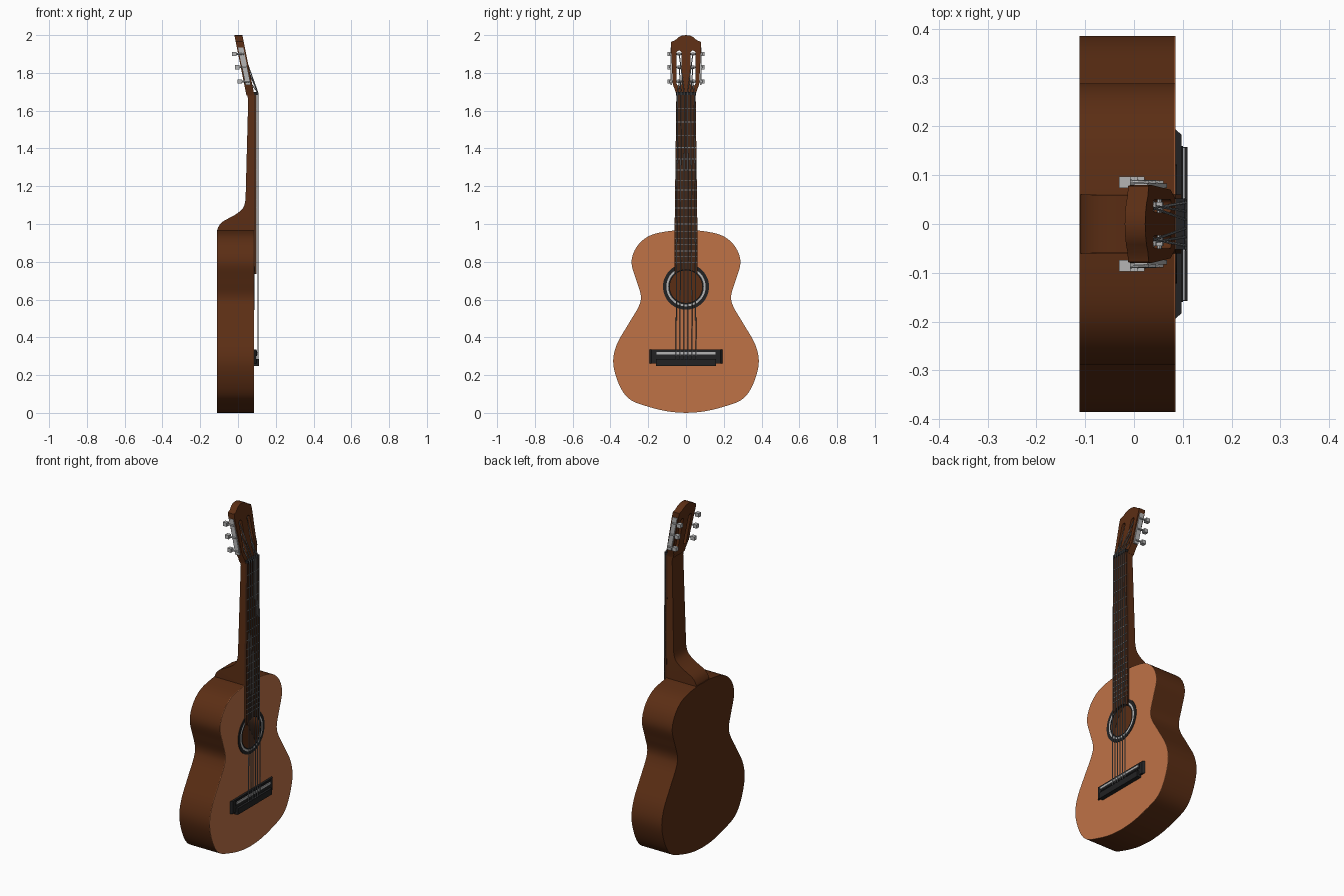
import bpy, bmesh, math
from mathutils import Vector
from mathutils.geometry import tessellate_polygon

if "Cube" in bpy.data.objects:
    bpy.data.objects.remove(bpy.data.objects["Cube"])


def material(name, rgb):
    m = bpy.data.materials.new(name)
    m.diffuse_color = (*rgb, 1)
    m.use_nodes = True
    m.node_tree.nodes["Principled BSDF"].inputs["Base Color"].default_value = m.diffuse_color
    return m


CEDAR = material("cedar_top", (0.52, 0.17, 0.062))
BROWN = material("dark_brown_wood", (0.105, 0.027, 0.007))
BOARD = material("fretboard_brown", (0.06, 0.02, 0.008))
BLACK = material("black_wood", (0.016, 0.016, 0.017))
STEEL = material("string_grey", (0.22, 0.23, 0.24))
SILVER = material("silver", (0.46, 0.46, 0.46))


def finish(name, verts, faces, mat):
    me = bpy.data.meshes.new(name)
    me.from_pydata(verts, [], faces)
    bm = bmesh.new()
    bm.from_mesh(me)
    bmesh.ops.recalc_face_normals(bm, faces=bm.faces)
    bm.to_mesh(me)
    bm.free()
    me.materials.append(mat)
    ob = bpy.data.objects.new(name, me)
    bpy.context.collection.objects.link(ob)
    bpy.ops.object.select_all(action='DESELECT')
    ob.select_set(True)
    bpy.context.view_layer.objects.active = ob
    bpy.ops.object.shade_smooth_by_angle(angle=math.radians(30))
    return ob


def prism(name, loops, t0, t1, mat, place=lambda u, v, t: (t, u, v), open_front=False):
    """Extrude an outline (first loop) with holes (other loops) from t0 to t1."""
    flat = [p for loop in loops for p in loop]
    n = len(flat)
    tris = tessellate_polygon([[Vector((u, v, 0)) for u, v in loop] for loop in loops])
    verts = [place(u, v, t) for t in (t0, t1) for u, v in flat]
    faces = [tuple(t) for t in tris]
    if not open_front:
        faces += [tuple(i + n for i in t) for t in tris]
    start = 0
    for loop in loops:
        k = len(loop)
        for i in range(k):
            a, b = start + i, start + (i + 1) % k
            faces.append((a, b, b + n, a + n))
        start += k
    return finish(name, verts, faces, mat)


def box(name, x, y, z, mat, shear=0):
    loop = [(y[0], z[0]), (y[1], z[0]), (y[1], z[1]), (y[0], z[1])]
    return prism(name, [loop], x[0], x[1], mat,
                 lambda u, v, t: (t - shear * (v - z[0]), u, v))


def rod(name, points, r, mat, sides=8):
    """Round bar through a list of points."""
    pts = [Vector(p) for p in points]
    verts, faces = [], []
    for i, p in enumerate(pts):
        d = (pts[min(i + 1, len(pts) - 1)] - pts[max(i - 1, 0)]).normalized()
        a = d.orthogonal().normalized() if i == 0 else (a - d * a.dot(d)).normalized()
        b = d.cross(a)
        for k in range(sides):
            w = math.tau * k / sides
            verts.append(p + r * (a * math.cos(w) + b * math.sin(w)))
    for i in range(len(pts) - 1):
        for k in range(sides):
            j = (k + 1) % sides
            faces.append((i * sides + k, i * sides + j, (i + 1) * sides + j, (i + 1) * sides + k))
    faces += [tuple(range(sides)), tuple(range(len(verts) - sides, len(verts)))]
    return finish(name, verts, faces, mat)


def circle(r, z, n=48):
    return [(r * math.cos(math.tau * i / n), z + r * math.sin(math.tau * i / n)) for i in range(n)]


def smooth_path(p, steps=6):
    """Catmull-Rom curve through the points."""
    out = []
    for i in range(len(p) - 1):
        a, b, c, d = (Vector(p[max(0, min(len(p) - 1, i + k))]) for k in (-1, 0, 1, 2))
        for s in range(steps):
            t = s / steps
            out.append(tuple(0.5 * (2 * b + (c - a) * t + (2 * a - 5 * b + 4 * c - d) * t * t
                                    + (3 * b - a - 3 * c + d) * t ** 3)))
    return out + [tuple(p[-1])]


def mirrored(half):
    """Half outline from bottom centre to top centre, mirrored across u = 0."""
    return half + [(-u, v) for u, v in reversed(half) if abs(u) > 1e-4]


# body: sides and back as a hollow shell, then the top with its sound hole
outline = mirrored(smooth_path([
    (0, 0), (0.09, 0.007), (0.19, 0.03), (0.295, 0.07), (0.352, 0.145), (0.385, 0.26),
    (0.367, 0.36), (0.307, 0.467), (0.252, 0.56), (0.239, 0.62), (0.262, 0.70), (0.288, 0.79),
    (0.272, 0.86), (0.228, 0.915), (0.165, 0.948), (0.06, 0.966), (0, 0.966)]))
HOLE_Z = 0.668
prism("body_shell", [outline], -0.112, 0.083, BROWN, open_front=True)
prism("sound_board", [outline, circle(0.086, HOLE_Z)], 0.082, 0.085, CEDAR)

# rosette rings around the sound hole
for name, r0, r1, mat in (("rosette_outer", 0.104, 0.122, BLACK),
                          ("rosette_middle", 0.094, 0.104, SILVER),
                          ("rosette_inner", 0.086, 0.094, BLACK)):
    prism(name, [circle(r1, HOLE_Z), circle(r0, HOLE_Z)], 0.084, 0.088, mat)


# neck with curved heel
def neck_half(z):
    return 0.06 - 0.009 * max(0, min(1, (z - 1.0) / 0.69))


heel = smooth_path([(-0.11, 0.96), (-0.106, 0.98), (-0.082, 1.012), (-0.013, 1.05),
                    (0.028, 1.087), (0.04, 1.13)], 4)
prism("neck", [heel + [(0.054, 1.66), (0.045, 1.70), (0.085, 1.70), (0.085, 0.96)]], -1, 1, BROWN,
      lambda u, v, t: (u, t * neck_half(v), v))

# fretboard, its lower end curved round the sound hole
arc = [(0.09 * math.sin(a), HOLE_Z + 0.09 * math.cos(a))
       for a in (math.asin(0.06 / 0.09) * k / 6 for k in range(-6, 7))]
prism("fretboard", [arc + [(0.06, 1.0), (0.06, 1.685), (-0.06, 1.685), (-0.06, 1.0)]],
      0.084, 0.097, BOARD, lambda u, v, t: (t, u * neck_half(v) / 0.06, v))
for n in range(1, 19):
    z = 1.69 - 1.38 * (1 - 2 ** (-n / 12))
    w = neck_half(z)
    box("fret", (0.096, 0.0985), (-w, w), (z - 0.002, z + 0.002), STEEL)
box("nut", (0.08, 0.104), (-0.052, 0.052), (1.684, 1.699), BLACK)

# slotted headstock, leaning back
LEAN = 0.2


def head_x(z):
    return 0.085 - LEAN * (z - 1.69)


head = mirrored([(0, 1.68), (0.052, 1.68), (0.055, 1.70), (0.07, 1.74), (0.08, 1.94), (0.078, 1.965),
                 (0.058, 1.972), (0.042, 1.987), (0.022, 1.997), (0, 2.0)])


def slot(y, w=0.013, z0=1.745, z1=1.905):
    top = [(y + w * math.cos(a), z1 + w * math.sin(a)) for a in (math.pi * k / 8 for k in range(9))]
    low = [(y - w * math.cos(a), z0 - w * math.sin(a)) for a in (math.pi * k / 8 for k in range(9))]
    return top + low


prism("headstock", [head, slot(0.037), slot(-0.037)], -0.042, 0, BROWN,
      lambda u, v, t: (t + head_x(v), u, v))

# tuning machines on both sides
POSTS = (1.755, 1.83, 1.90)
for s in (-1, 1):
    x0 = head_x(1.735)
    box("tuner_plate", (x0 - 0.036, x0 - 0.008), sorted((s * 0.074, s * 0.083)), (1.735, 1.935),
        SILVER, LEAN)
    for z in POSTS:
        x = head_x(z)
        rod("tuner_post", [(x - 0.02, s * 0.02, z), (x - 0.02, s * 0.087, z)], 0.005, SILVER)
        rod("tuner_roller", [(x - 0.02, s * 0.029, z), (x - 0.02, s * 0.045, z)], 0.009, SILVER, 12)
        rod("tuner_shaft", [(x - 0.012, s * 0.084, z), (x - 0.055, s * 0.086, z)], 0.005, SILVER)
        box("tuner_button", (x - 0.074, x - 0.05), sorted((s * 0.074, s * 0.097)),
            (z - 0.011, z + 0.011), SILVER)

# bridge: base with sloped ends, tie block and saddle
prism("bridge_base", [[(-0.195, 0.084), (0.195, 0.084), (0.183, 0.097), (-0.183, 0.097)]],
      0.262, 0.335, BLACK, lambda u, v, t: (v, u, t))
box("bridge_tie_block", (0.085, 0.11), (-0.158, 0.158), (0.249, 0.285), BLACK)
box("bridge_saddle_block", (0.09, 0.1), (-0.16, 0.16), (0.3, 0.33), BLACK)
box("saddle", (0.095, 0.105), (-0.157, 0.157), (0.308, 0.322), SILVER)

# six strings, from bridge over nut to the posts
for s in (-1, 1):
    for i, z in enumerate(POSTS):
        k = (2.5 - i) / 2.5
        rod("string", [(0.106, s * 0.053 * k, 0.28), (0.106, s * 0.044 * k, 1.693),
                       (head_x(z) - 0.011, s * 0.036, z)], 0.0028, STEEL, 6)
